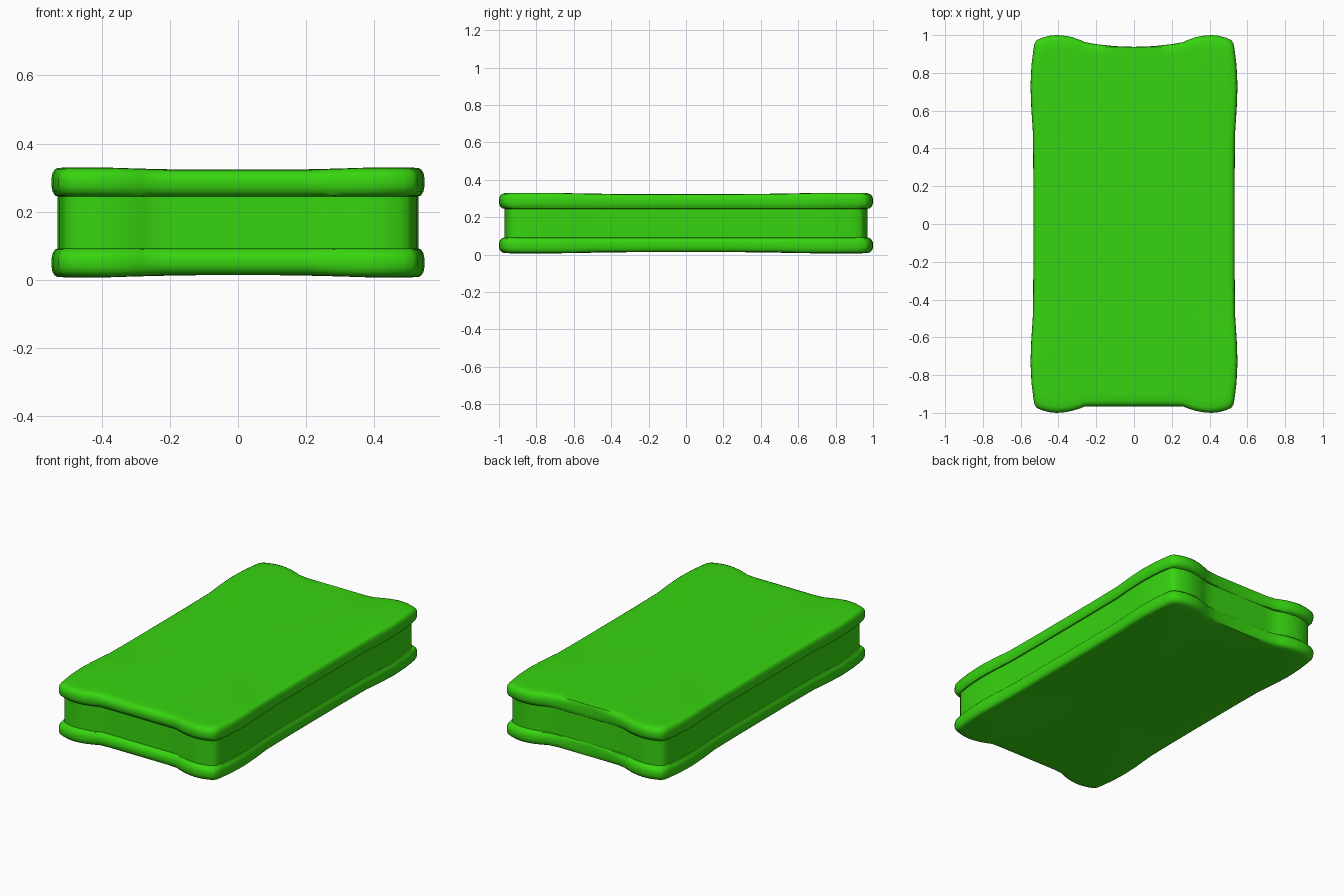
import bpy, bmesh, math

if "Cube" in bpy.data.objects:
    bpy.data.objects.remove(bpy.data.objects["Cube"])

green = bpy.data.materials.new("bright green")
green.diffuse_color = (0.038, 0.66, 0.005, 1)
green.use_nodes = True
green.node_tree.nodes["Principled BSDF"].inputs["Base Color"].default_value = green.diffuse_color

# Quarter of the plan outline of the rim, from end centre round to side centre
QUARTER = [(0, .965), (.1, .965), (.2, .965), (.26, .966), (.285, .976), (.33, .99),
           (.37, .997), (.41, 1.0), (.45, .996), (.49, .985), (.515, .973), (.527, .955),
           (.533, .92), (.543, .84), (.548, .73), (.544, .62), (.535, .48), (.533, .25)]
half = QUARTER + [(.533, 0)] + [(x, -y) for x, y in reversed(QUARTER)]
outline = half + [(-x, y) for x, y in reversed(half[1:-1])]
MID = 0.168


def rim_point(x, y):
    """Rim outline; at the back centre it fades into the recessed band."""
    if y > .9 and abs(x) < .33:
        f = 0.5 + 0.5 * math.cos(math.pi * abs(x) / .33)
        y += (.938 - y) * f if abs(x) > .2 else (.938 + .014 * (x / .2) ** 2 - y)
    return x, y


def ring(bm, t, z, scale=1.0):
    """One outline loop: t=0 is the recessed band, t=1 the full rim."""
    verts = []
    for x, y in outline:
        bx, by = x * .968, y * .97
        rx, ry = rim_point(x, y)
        px, py = (bx + (rx - bx) * t) * scale, (by + (ry - by) * t) * scale
        # corners swell slightly above and below
        sx = min(1, max(0, (abs(px) - .2) / .18))
        sy = min(1, max(0, (abs(py) - .45) / .22))
        swell = 1 + .04 * sx * sy * (abs(z) > .12)
        verts.append(bm.verts.new((px, py, MID + z * swell)))
    return verts


# Upper profile (rim amount, height from middle, plan scale); mirrored below
UPPER = [(0, .077, 1), (.4, .079, 1), (.8, .09, 1), (1, .106, 1), (1, .124, 1),
         (.85, .139, 1), (.5, .149, 1), (0, .154, 1), (0, .155, .96), (0, .155, .8),
         (0, .155, .45)]
profile = [(t, -z, s) for t, z, s in reversed(UPPER)] + UPPER

bm = bmesh.new()
rings = [ring(bm, *p) for p in profile]
n = len(outline)
for a, b in zip(rings, rings[1:]):
    for i in range(n):
        j = (i + 1) % n
        bm.faces.new((a[i], a[j], b[j], b[i]))
bm.faces.new(rings[0])
bm.faces.new(rings[-1])
bmesh.ops.recalc_face_normals(bm, faces=bm.faces)
mesh = bpy.data.meshes.new("rimmed_case")
bm.to_mesh(mesh)
bm.free()
case = bpy.data.objects.new("rimmed_case", mesh)
bpy.context.collection.objects.link(case)
mesh.materials.append(green)
bpy.context.view_layer.objects.active = case
case.select_set(True)
bpy.ops.object.shade_smooth_by_angle(angle=math.radians(35))
